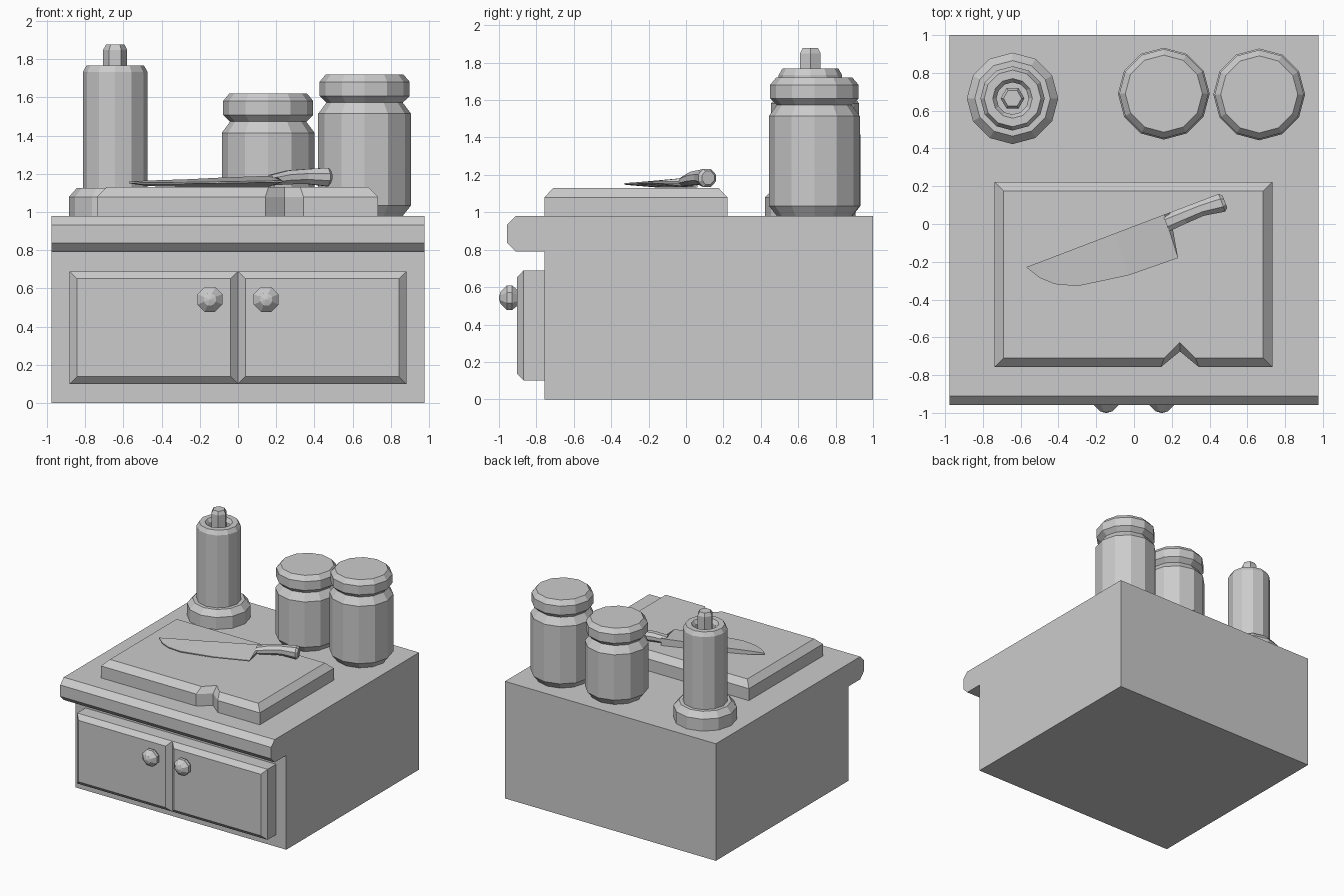
import bpy, bmesh
from math import cos, sin, pi
from mathutils import Vector

if "Cube" in bpy.data.objects:
    bpy.data.objects.remove(bpy.data.objects["Cube"])


def loft(name, rings):
    """Skin a stack of equal-length rings and cap both ends."""
    bm = bmesh.new()
    loops = [[bm.verts.new(p) for p in ring] for ring in rings]
    n = len(loops[0])
    for a, b in zip(loops, loops[1:]):
        for i in range(n):
            j = (i + 1) % n
            bm.faces.new((a[i], a[j], b[j], b[i]))
    bm.faces.new(loops[0][::-1])
    bm.faces.new(loops[-1])
    bmesh.ops.remove_doubles(bm, verts=bm.verts[:], dist=0.0005)
    bmesh.ops.recalc_face_normals(bm, faces=bm.faces[:])
    mesh = bpy.data.meshes.new(name)
    bm.to_mesh(mesh)
    bm.free()
    ob = bpy.data.objects.new(name, mesh)
    bpy.context.collection.objects.link(ob)
    return ob


def turned(name, x, y, profile, sides=12):
    """Faceted turning about a vertical axis; profile is (radius, z)."""
    angles = [2 * pi * i / sides for i in range(sides)]
    return loft(name, [[(x + r * cos(a), y + r * sin(a), z) for a in angles]
                       for r, z in profile])


# Cabinet with overhanging chamfered worktop, one side profile (y, z)
side = [(1, 0), (1, .98), (-.91, .98), (-.957, .933), (-.957, .838),
        (-.91, .79), (-.757, .79), (-.757, 0)]
loft("cabinet", [[(x, y, z) for y, z in side] for x in (-.977, .977)])


# Doors and knobs, mirrored left and right
def panel(x0, x1, z0, z1, y, d):
    return [(x0 + d, y, z0 + d), (x1 - d, y, z0 + d),
            (x1 - d, y, z1 - d), (x0 + d, y, z1 - d)]


for label, s in (("left", -1), ("right", 1)):
    x0, x1 = sorted((0, s * .882))
    loft(label + "_door", [panel(x0, x1, .1, .69, y, d)
                           for y, d in ((-.757, 0), (-.868, 0), (-.904, .038))])
    knob = [(.045, -.9), (.071, -.93), (.071, -.958), (.035, -.992), (.004, -1.0)]
    angles = [2 * pi * (i + .5) / 8 for i in range(8)]
    loft(label + "_knob", [[(s * .147 + r * cos(a), y, .543 + r * sin(a))
                            for a in angles] for r, y in knob])

# Cutting board with a notch in the front edge
outer = [(-.738, .222), (-.738, -.757), (.143, -.757), (.243, -.675),
         (.343, -.757), (.732, -.757), (.732, .222)]
inner = [(-.69, .174), (-.69, -.71), (.16, -.71), (.243, -.627),
         (.326, -.71), (.684, -.71), (.684, .174)]
loft("cutting_board", [[(x, y, z) for x, y in pts]
                       for pts, z in ((outer, .98), (outer, 1.08), (inner, 1.13))])

# Storage jars: same shape, different height
for label, x, y, top in (("short", .158, .69, 1.62), ("tall", .663, .686, 1.72)):
    turned(label + "_jar", x, y, [
        (.2, .98), (.243, 1.035), (.243, top - .205), (.2, top - .147),
        (.236, top - .112), (.236, top - .038), (.204, top)])

# Paper roll on a stand with a central post
cx, cy = -.643, .665
turned("roll_stand", cx, cy, [(.242, .98), (.242, 1.08), (.2, 1.127)])
turned("paper_roll", cx, cy, [(.17, 1.127), (.17, 1.733), (.15, 1.768),
                              (.105, 1.768), (.085, 1.74), (.085, 1.13)])
turned("roll_post", cx, cy, [(.063, 1.127), (.063, 1.85), (.048, 1.878)], 6)

# Knife blade: wedge sections running from spine to cutting edge
blade = [((-.57, -.228), (-.565, -.233), 1.16, 1.15),
         ((-.48, -.194), (-.5, -.285), 1.165, 1.137),
         ((-.38, -.156), (-.42, -.318), 1.168, 1.133),
         ((-.26, -.11), (-.3, -.329), 1.172, 1.132),
         ((-.1, -.049), (-.03, -.272), 1.18, 1.132),
         ((.16, .05), (.233, -.18), 1.19, 1.132),
         ((.19, .061), (.187, -.037), 1.192, 1.132)]
loft("knife_blade", [[(*sp, zt), (*ed, (zt + zb) / 2 + .004),
                      (*ed, (zt + zb) / 2 - .004), (*sp, zb)]
                     for sp, ed, zt, zb in blade])

# Knife handle: chamfered sections along the spine line
along, across = Vector((.935, .356)), Vector((.356, -.935))
start = Vector((.153, .047))
rings = []
for s, w0, w1, zb, zt in ((0, .0, .092, 1.14, 1.195), (.1, .0, .085, 1.145, 1.218),
                          (.2, .0, .08, 1.148, 1.225), (.315, .0, .1, 1.135, 1.232),
                          (.332, .015, .085, 1.15, 1.22)):
    c, h = (w1 - w0) * .28, (zt - zb) * .3
    section = [(w0 + c, zt), (w1 - c, zt), (w1, zt - h), (w1, zb + h),
               (w1 - c, zb), (w0 + c, zb), (w0, zb + h), (w0, zt - h)]
    rings.append([(*(start + along * s + across * w), z) for w, z in section])
loft("knife_handle", rings)
